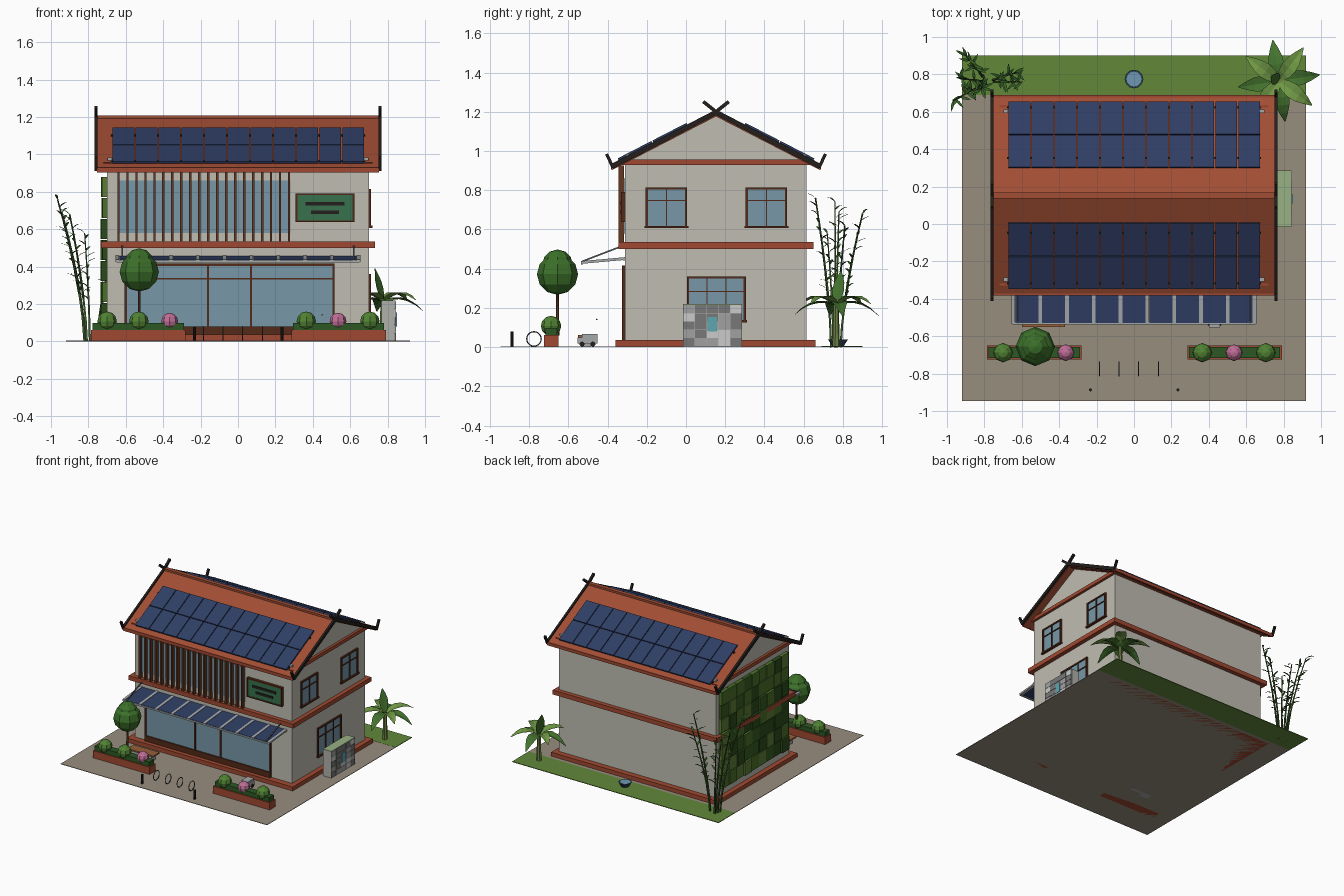
import bpy, bmesh, math, random
from mathutils import Vector as V

if "Cube" in bpy.data.objects:
    bpy.data.objects.remove(bpy.data.objects["Cube"])
random.seed(4)
mats = {}

def mat(rgb):
    if rgb not in mats:
        m = bpy.data.materials.new("paint_%d_%d_%d" % rgb)
        m.diffuse_color = [(c / 255) ** 2.2 for c in rgb] + [1]
        m.use_nodes = True
        m.node_tree.nodes["Principled BSDF"].inputs["Base Color"].default_value = m.diffuse_color
        mats[rgb] = m
    return mats[rgb]

def finish(name, bm, col):
    bmesh.ops.recalc_face_normals(bm, faces=bm.faces)
    me = bpy.data.meshes.new(name)
    bm.to_mesh(me); bm.free()
    me.materials.append(mat(col))
    ob = bpy.data.objects.new(name, me)
    bpy.context.collection.objects.link(ob)
    return ob

def hexa(bm, lo, hi):
    a = [bm.verts.new(p) for p in lo]
    b = [bm.verts.new(p) for p in hi]
    bm.faces.new(a[::-1]); bm.faces.new(b)
    for i in range(len(a)):
        j = (i + 1) % len(a)
        bm.faces.new((a[i], a[j], b[j], b[i]))

def boxes(name, items, col):
    bm = bmesh.new()
    for x0, x1, y0, y1, z0, z1 in items:
        ring = [(x0, y0), (x1, y0), (x1, y1), (x0, y1)]
        hexa(bm, [(x, y, z0) for x, y in ring], [(x, y, z1) for x, y in ring])
    return finish(name, bm, col)

def beams(name, items, col):
    # square bars from p to q, w wide and h deep
    bm = bmesh.new()
    for p, q, w, h in items:
        p, q = V(p), V(q)
        d = (q - p).normalized()
        s = d.cross(V((0, 0, 1)) if abs(d.z) < .98 else V((0, 1, 0))).normalized()
        u = s.cross(d)
        off = [s * a * w / 2 + u * b * h / 2 for a, b in ((-1, -1), (1, -1), (1, 1), (-1, 1))]
        hexa(bm, [p + o for o in off], [q + o for o in off])
    return finish(name, bm, col)

def prism(name, prof, x0, x1, col):
    bm = bmesh.new()
    hexa(bm, [(x0, y, z) for y, z in prof], [(x1, y, z) for y, z in prof])
    return finish(name, bm, col)

def balls(name, items, col, seg=8, rings=6):
    bm = bmesh.new()
    for x, y, z, r in items:
        g = bmesh.ops.create_uvsphere(bm, u_segments=seg, v_segments=rings, radius=r)
        bmesh.ops.translate(bm, verts=g['verts'], vec=(x, y, z))
    return finish(name, bm, col)

def posts(name, items, col, seg=8):
    bm = bmesh.new()
    for x, y, z0, z1, r0, r1 in items:
        g = bmesh.ops.create_cone(bm, cap_ends=True, segments=seg, radius1=r0, radius2=r1, depth=z1 - z0)
        bmesh.ops.translate(bm, verts=g['verts'], vec=(x, y, (z0 + z1) / 2))
    return finish(name, bm, col)

WALL, RED, ROOF = (190, 187, 176), (158, 74, 52), (160, 78, 54)
WOOD, GLASS, PANEL = (84, 46, 30), (118, 150, 166), (50, 64, 100)
DARK, GREY, GREEN = (40, 36, 34), (165, 168, 170), (62, 112, 46)
YC, SLOPE, TOP = .153, .515, 1.2
def rz(y): return TOP - SLOPE * abs(y - YC)

# ground
boxes("paving", [(-.92, .92, -.945, .69, 0, .004)], (150, 140, 125))
boxes("lawn", [(-.92, .92, .69, .9, 0, .005)], (98, 135, 60))

# walls and red bands
prism("walls", [(-.31, .03), (.615, .03), (.615, .94), (YC, 1.177), (-.31, .94)], -.70, .70, WALL)
boxes("plinth", [(-.74, .74, -.36, .66, 0, .036)], RED)
boxes("floor_band", [(-.733, .733, -.345, .65, .5, .535)], RED)
boxes("eaves_band", [(-.72, .72, -.33, .635, .93, .958)], RED)

# roof
E0, E1, T = -.377, .683, .024
prism("roof", [(E0, rz(E0)), (YC, TOP), (E1, rz(E1)), (E1, rz(E1) - T), (YC, TOP - T), (E0, rz(E0) - T)],
      -.755, .755, ROOF)
boxes("fascia", [(-.755, .755, y - .006, y + .006, .905, .93) for y in (E0, E1)], RED)
boxes("ridge_cap", [(-.757, .757, YC - .016, YC + .016, 1.188, 1.207)], ROOF)
barge = []
for x in (-.76, .76):
    for s in (-1, 1):
        def P(dy, z): return (x, YC + s * dy, z)
        barge += [(P(-.065, 1.252), P(0, 1.2), .017, .018), (P(0, 1.197), P(.53, .922), .017, .026),
                  (P(.525, .915), P(.558, .985), .016, .016)]
beams("bargeboards", barge, DARK)

# roof solar panels, 11 x 2 on each slope
pan, rail, clip = [], [], []
for s in (-1, 1):
    for r in range(2):
        a, b = .148 + r * .178, .148 + r * .178 + .173
        for c in range(11):
            x = -.612 + c * .1228
            pan.append(((x, YC + s * a, TOP - SLOPE * a + .014), (x, YC + s * b, TOP - SLOPE * b + .014), .117, .012))
    for a in (.2, .47):
        y = YC + s * a
        rail.append(((-.68, y, rz(y) + .004), (.68, y, rz(y) + .004), .012, .012))
    y = YC + s * .45
    clip += [((x - .012, y, rz(y) + .008), (x + .012, y, rz(y) + .008), .02, .015) for x in (-.685, .685)]
beams("roof_solar_panels", pan, PANEL)
beams("panel_rails", rail, DARK)
beams("panel_clips", clip, GREY)

# shop front
boxes("shop_glass", [(-.6, .51, -.317, -.30, .08, .41)], GLASS)
boxes("shop_frame", [(x - .006, x + .006, -.325, -.30, .04, .41) for x in (-.6, -.16, .07, .51)] +
      [(-.606, .516, -.325, -.30, .403, .416), (-.6, .51, -.323, -.30, .33, .338), (-.606, .516, -.327, -.30, .036, .08)], WOOD)

# solar awning
def az(y): return .452 + (y + .31) * .09
xs = [-.645 + i * .1433 for i in range(10)]
beams("awning_panels", [((x + .0717, -.31, az(-.31)), (x + .0717, -.53, az(-.53)), .123, .008) for x in xs[:9]], PANEL)
beams("awning_frame", [((x, -.31, az(-.31)), (x, -.535, az(-.535)), .02, .014) for x in xs] +
      [((-.65, y, az(y) - .004), (.65, y, az(y) - .004), .012, .012) for y in (-.53, -.316)], GREY)
beams("awning_struts", [((x, -.53, .437), (x, -.335, .512), .008, .008) for x in (-.62, .62)], (90, 95, 100))

# upper glazing with timber fins
boxes("upper_glass", [(-.645, .28, -.316, -.30, .58, .86)], GLASS)
boxes("timber_fins", [(-.645 + i * .048, -.633 + i * .048, -.345, -.315, .535, .925) for i in range(20)], (100, 58, 38))

# sign with blank bars
boxes("sign_board", [(.315, .615, -.328, -.30, .647, .783)], (58, 112, 78))
boxes("sign_frame", [(.308, .622, -.332, -.30, z, z + .01) for z in (.638, .782)] +
      [(x, x + .01, -.332, -.30, .638, .792) for x in (.308, .612)], WOOD)
boxes("sign_bars", [(.36, .57, -.334, -.32, .726, .745), (.39, .54, -.334, -.32, .682, .7)], DARK)

# right side windows
glass, frame = [], []
for y0, y1, z0, z1, n in ((-.2, 0, .615, .81, 2), (.31, .51, .615, .81, 2), (.01, .30, .135, .355, 3)):
    glass.append((.69, .705, y0, y1, z0, z1))
    for i in range(n + 1):
        y, w = y0 + (y1 - y0) * i / n, .006 if i in (0, n) else .003
        frame.append((.69, .712, y - w, y + w, z0, z1))
    zt = z0 + (z1 - z0) * .68
    frame += [(.69, .712, y0, y1, zt - .003, zt + .003), (.69, .712, y0 - .006, y1 + .006, z1 - .006, z1 + .005),
              (.69, .718, y0 - .012, y1 + .012, z0 - .008, z0 + .004)]
boxes("side_window_glass", glass, GLASS)
boxes("side_window_frames", frame, WOOD)

# tiled screen wall on the right
boxes("screen_wall", [(.768, .838, -.015, .285, 0, .215)], (175, 175, 170))
tiles = [[], [], []]
for i in range(5):
    for j in range(5):
        y, z = -.015 + i * .06, .006 + j * .042
        tiles[random.randrange(3)].append((.83, .845, y + .001, y + .059, z, z + .04))
for t, c in zip(tiles, ((120, 120, 120), (160, 160, 160), (205, 205, 202))):
    boxes("screen_tiles", t, c)
boxes("screen_panel", [(.83, .849, .11, .158, .08, .155)], (95, 165, 175))
boxes("screen_cap", [(.768, .843, -.015, .285, .213, .219)], (150, 175, 130))

# living wall on the left
shades = [(58, 92, 36), (76, 112, 46), (46, 76, 32), (92, 124, 56)]
cells = [[] for _ in shades]
for i in range(9):
    for j in range(7):
        y, z = -.27 + i * .095, .1 + j * .112
        cells[random.randrange(4)].append((-.722 - random.random() * .014, -.69, y, y + .091, z, z + .106))
for t, c in zip(cells, shades):
    boxes("living_wall", t, c)

# planters, shrubs and topiary
boxes("planters", [(-.785, -.28, -.725, -.65, 0, .062), (.285, .79, -.725, -.65, 0, .062)], RED)
boxes("hedges", [(-.778, -.29, -.717, -.658, .055, .098), (.295, .78, -.717, -.658, .055, .098)], (48, 88, 40))
balls("shrubs", [(x, -.688, .108, .052) for x in (-.7, -.53, .365, .705)], (82, 130, 55))
balls("flower_shrubs", [(x, -.688, .108, .045) for x in (-.365, .535)], (190, 110, 150))
posts("topiary_trunk", [(-.528, -.655, .06, .3, .009, .007)], (85, 60, 40), 6)
balls("topiary_crown", [(-.528, -.655, .372, .105), (-.528, -.655, .42, .078)], GREEN)

# bench and small cart
boxes("bench_seat", [(-.6, -.37, -.55, -.47, .05, .062)], (150, 95, 60))
boxes("bench_base", [(-.575, -.395, -.535, -.485, 0, .05)], GREY)
boxes("cart_body", [(.4, .46, -.553, -.45, .018, .05), (.402, .458, -.53, -.45, .05, .066)], GREY)
bm = bmesh.new()
for x in (.4, .46):
    for y in (-.53, -.475):
        g = bmesh.ops.create_cone(bm, cap_ends=True, segments=10, radius1=.013, radius2=.013, depth=.01)
        for v in g['verts']:
            v.co = V((v.co.z + x, v.co.x + y, v.co.y + .016))
finish("cart_wheels", bm, DARK)
balls("cart_beacon", [(.45, -.455, .142, .004)], (190, 50, 40), 6, 4)

# bike hoops and bollards
for x in (-.185, -.08, .025, .13):
    bpy.ops.mesh.primitive_torus_add(location=(x, -.775, .042), rotation=(0, math.pi / 2, 0), major_radius=.037,
                                     minor_radius=.003, major_segments=20, minor_segments=6)
    bpy.context.object.name = "bike_hoop"
    bpy.context.object.data.materials.append(mat((70, 74, 78)))
posts("bollards", [(x, -.887, 0, .08, .008, .008) for x in (-.233, .235)], DARK)

# water bowl on the lawn
posts("water_bowl", [(0, .775, .004, .038, .028, .05)], (50, 66, 82), 12)
posts("water", [(0, .775, .036, .04, .04, .04)], (110, 150, 175), 12)

# leaf blade: folded strip along an arching path
def leaf(bm, base, ang, reach, rise, drop, width, n=5):
    d, s = V((math.cos(ang), math.sin(ang), 0)), V((-math.sin(ang), math.cos(ang), 0))
    prev = None
    for i in range(n + 1):
        t = i / n
        c = V(base) + d * reach * t + V((0, 0, rise * t - drop * t * t))
        w = width * max(.06, math.sin(math.pi * (.06 + .92 * t) ** .85))
        row = [bm.verts.new(c + s * k * w + V((0, 0, abs(k) * w * .25))) for k in (-1, 0, 1)]
        if prev:
            for k in (0, 1):
                bm.faces.new((prev[k], prev[k + 1], row[k + 1], row[k]))
        prev = row

# broad-leaf plant at back right
posts("broadleaf_trunk", [(.775, .765, 0, .22, .02, .013)], (110, 130, 70), 7)
for k, c in enumerate(((70, 115, 50), (110, 150, 70))):
    bm = bmesh.new()
    for i in range(k, 8, 2):
        leaf(bm, (.775, .765, .21), i * math.pi / 4 + .15, .22, .16 if k else .1, .15, .042)
    if k == 0:
        leaf(bm, (.775, .765, .21), 2.6, .05, .18, 0, .035)
    finish("broadleaf_leaves", bm, c)

# bamboo clump at back left
stems, bm = [], bmesh.new()
for tx, ty, tz in ((-.965, .66, .76), (-.9, .9, .68), (-.6, .76, .74), (-.94, .78, .69), (-.82, .72, .58), (-.63, .81, .62)):
    b = V((-.785 + (tx + .785) * .2, .76 + (ty - .76) * .2, 0))
    pts = []
    for i in range(7):
        t = i / 6
        pts.append(V((b.x + (tx - b.x) * t ** 1.5, b.y + (ty - b.y) * t ** 1.5, tz * t)))
    for i in range(6):
        stems.append((pts[i], pts[i + 1], .011 - i * .001, .011 - i * .001))
        if i > 1:
            for k in range(3):
                p = pts[i].lerp(pts[i + 1], (k + 1) / 3)
                leaf(bm, p, random.random() * 6.28, .06, .05, .025, .008, 3)
beams("bamboo_stems", stems, (62, 88, 44))
finish("bamboo_leaves", bm, (58, 98, 44))
